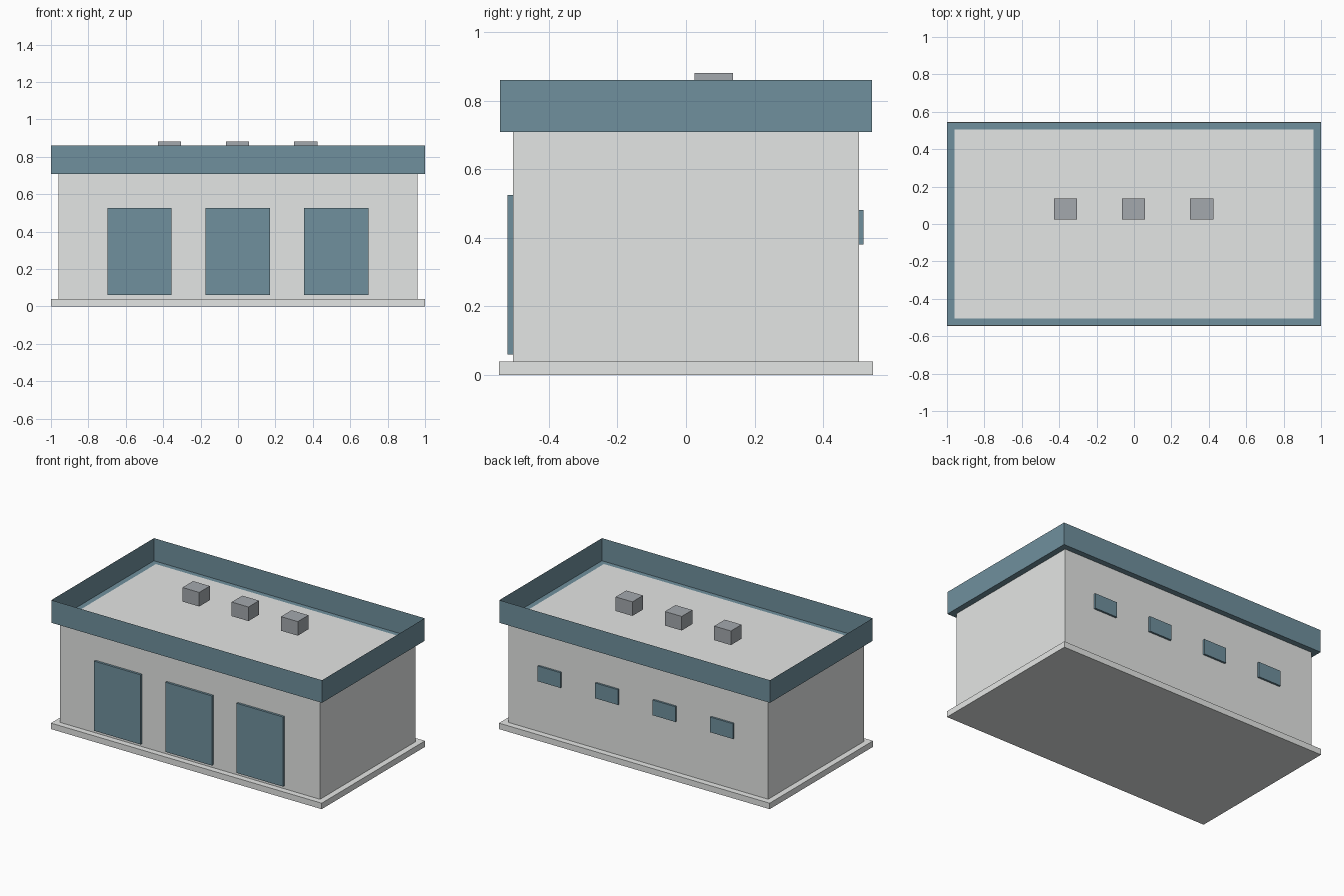
import bpy, bmesh
from mathutils import Vector

if "Cube" in bpy.data.objects:
    bpy.data.objects.remove(bpy.data.objects["Cube"], do_unlink=True)


def material(name, r, g, b):
    m = bpy.data.materials.new(name)
    m.use_nodes = True
    m.diffuse_color = (r, g, b, 1)
    m.node_tree.nodes["Principled BSDF"].inputs["Base Color"].default_value = (r, g, b, 1)
    return m


light_grey = material("light grey wall", 0.775, 0.79, 0.78)
slate_blue = material("slate blue trim", 0.16, 0.28, 0.34)
mid_grey = material("mid grey metal", 0.37, 0.395, 0.42)


def box(name, mat, low, high, open_top=False):
    """Axis-aligned box between two corners, optionally without its top face."""
    low, high = Vector(low), Vector(high)
    bm = bmesh.new()
    bmesh.ops.create_cube(bm, size=1)
    for v in bm.verts:
        v.co = (low + high) / 2 + v.co * (high - low)
    if open_top:
        top = max(bm.faces, key=lambda f: f.calc_center_median().z)
        bmesh.ops.delete(bm, geom=[top], context='FACES_ONLY')
    mesh = bpy.data.meshes.new(name)
    bm.to_mesh(mesh)
    bm.free()
    mesh.materials.append(mat)
    obj = bpy.data.objects.new(name, mesh)
    bpy.context.collection.objects.link(obj)
    return obj


# Base slab, and main walls whose top forms the roof deck inside the parapet
box("foundation", light_grey, (-1, -0.545, 0), (1, 0.545, 0.04))
box("walls", light_grey, (-0.96, -0.505, 0.04), (0.96, 0.504, 0.712))

# Thin-walled roof tray: overhanging floor and parapet
box("roof_parapet", slate_blue, (-1, -0.542, 0.709), (1, 0.542, 0.86), open_top=True)

# Garage doors along the front
for i in range(3):
    x = -0.527 + 0.526 * i
    box(f"garage_door_{i + 1}", slate_blue, (x - 0.172, -0.52, 0.06), (x + 0.172, -0.5, 0.525))

# Small windows along the back
for i in range(4):
    x = -0.625 + 0.425 * i
    box(f"back_window_{i + 1}", slate_blue, (x - 0.084, 0.5, 0.38), (x + 0.084, 0.517, 0.482))

# Roof vents
for i in range(3):
    x = -0.366 + 0.364 * i
    box(f"roof_vent_{i + 1}", mid_grey, (x - 0.062, 0.025, 0.787), (x + 0.062, 0.137, 0.881))
